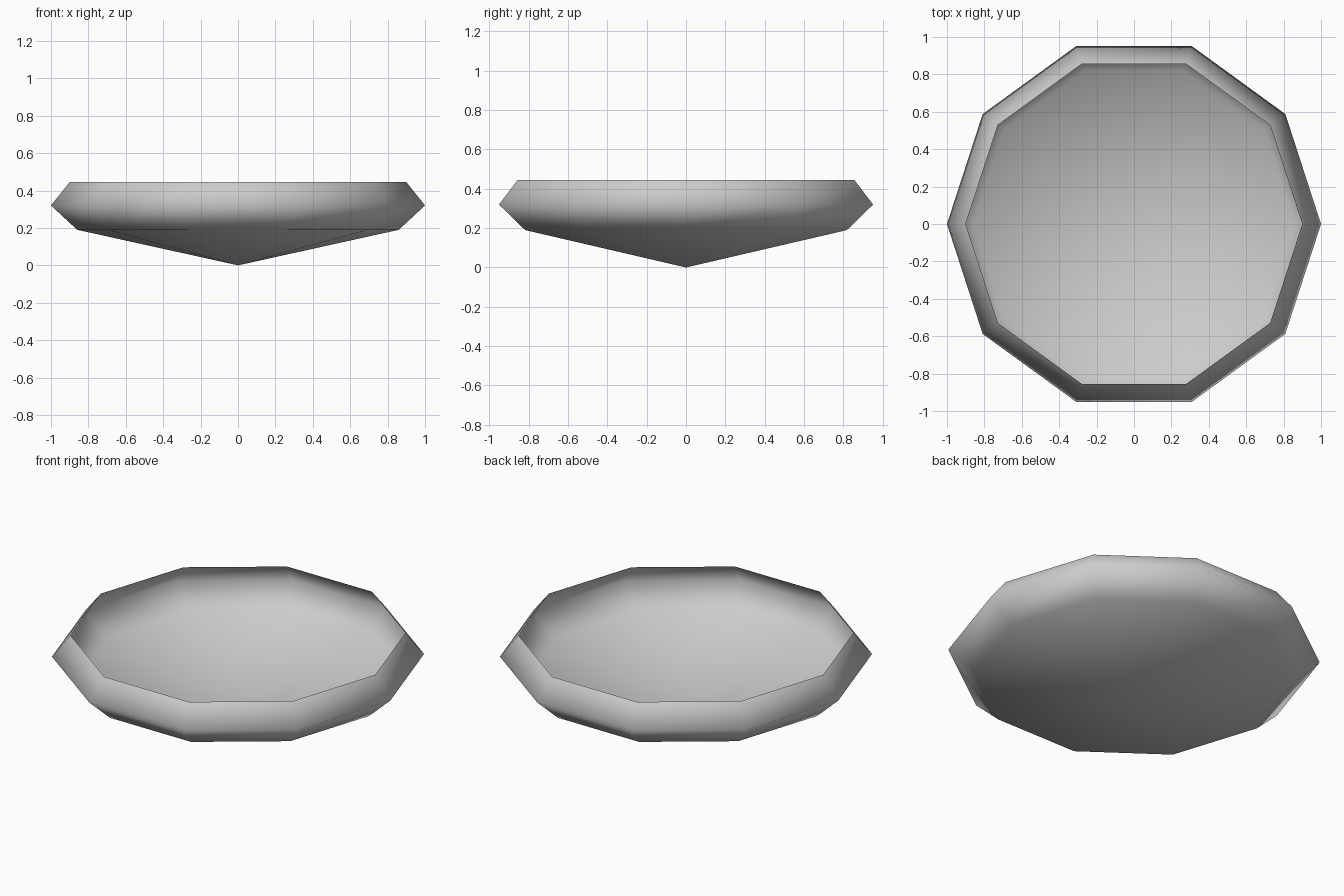
import bpy
import bmesh
from math import cos, sin, tau

cube = bpy.data.objects.get("Cube")
if cube:
    bpy.data.objects.remove(cube, do_unlink=True)

SIDES = 10

# Single plain grey
grey = bpy.data.materials.new("plain_grey")
grey.use_nodes = True
colour = (0.6, 0.6, 0.6, 1.0)
grey.diffuse_color = colour
grey.node_tree.nodes["Principled BSDF"].inputs["Base Color"].default_value = colour

# Profile of the open shell, bottom to rim: (radius, height)
profile = [(0.86, 0.19), (1.0, 0.32), (0.9, 0.445)]

bm = bmesh.new()
rings = [
    [bm.verts.new((r * cos(tau * i / SIDES), r * sin(tau * i / SIDES), z))
     for i in range(SIDES)]
    for r, z in profile
]
tip = bm.verts.new((0, 0, 0))

# Shallow cone underneath, then the flared wall and the inward rim
for i in range(SIDES):
    j = (i + 1) % SIDES
    bm.faces.new((tip, rings[0][j], rings[0][i]))
    for low, high in zip(rings, rings[1:]):
        bm.faces.new((low[i], low[j], high[j], high[i]))

for face in bm.faces:
    face.smooth = True

mesh = bpy.data.meshes.new("bowl")
bm.to_mesh(mesh)
bm.free()
mesh.materials.append(grey)
bowl = bpy.data.objects.new("bowl", mesh)
bpy.context.collection.objects.link(bowl)
